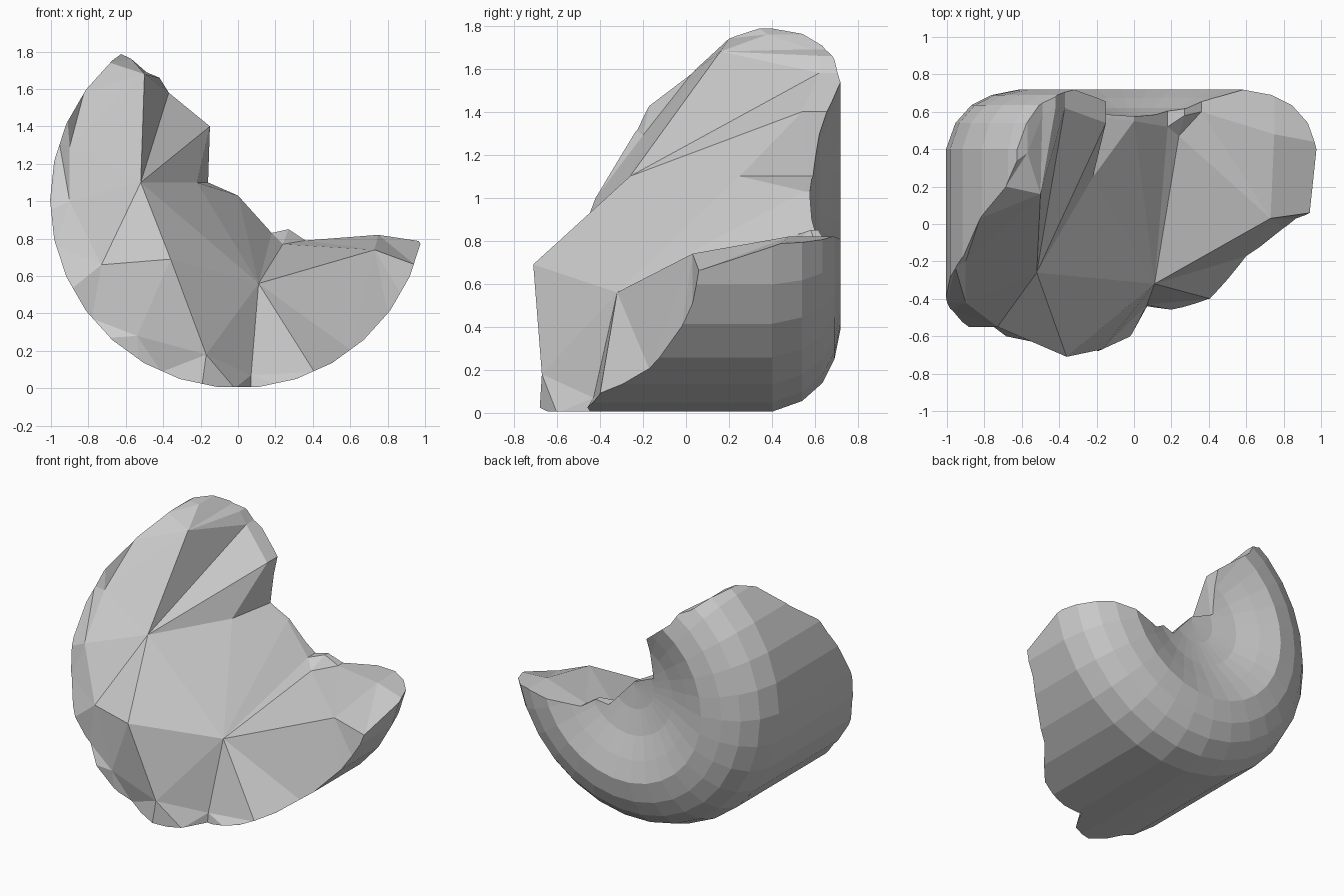
import bpy, bmesh, math
from mathutils import Vector
from mathutils.geometry import delaunay_2d_cdt

if "Cube" in bpy.data.objects:
    bpy.data.objects.remove(bpy.data.objects["Cube"])

R, CX, CZ = 1.005, 0.0, 1.005


def make_object(name, bm):
    bmesh.ops.recalc_face_normals(bm, faces=bm.faces)
    mesh = bpy.data.meshes.new(name)
    bm.to_mesh(mesh)
    bm.free()
    obj = bpy.data.objects.new(name, mesh)
    bpy.context.collection.objects.link(obj)
    return obj


# Rounded drum lying along y, with a shallow dish in its back end: (radius, y)
profile = [(0, -0.95), (R, -0.95), (R, 0.40), (0.955, 0.54), (0.87, 0.635),
           (0.76, 0.69), (0.62, 0.718), (0.48, 0.675), (0.33, 0.62),
           (0.16, 0.585), (0, 0.575)]
bm = bmesh.new()
verts = [bm.verts.new((CX + r, y, CZ)) for r, y in profile]
edges = [bm.edges.new(pair) for pair in zip(verts, verts[1:])]
bmesh.ops.spin(bm, geom=verts + edges, cent=(CX, 0, CZ), axis=(0, 1, 0),
               angle=math.tau, steps=30)
bmesh.ops.remove_doubles(bm, verts=bm.verts, dist=0.0005)
bmesh.ops.dissolve_degenerate(bm, dist=0.0005, edges=bm.edges)
drum = make_object("broken_drum", bm)

# Where the break meets the drum's round side: (angle in degrees, y)
arc = [(-12, .40), (-20, .06), (-30, .03), (-37, -.02), (-53, -.17),
       (-66, -.40), (-78, -.46), (-86, -.44), (-91, -.60), (-101, -.68),
       (-114, -.60), (-122, -.62), (-133, -.60), (-141, -.53), (-152, -.55),
       (-166, -.46), (-177, -.42), (-198, -.23), (-205, -.17), (-215, .03),
       (-227, .20)]


def ring(radius):
    return [(CX + radius * math.cos(math.radians(a)), y,
             CZ + radius * math.sin(math.radians(a))) for a, y in arc]


# Broken upper edge, from the tall lobe down the notch to the low lobe
notch = [(-.57, .38, 1.76), (-.49, .58, 1.69), (-.42, .62, 1.66),
         (-.37, .62, 1.58), (-.15, .54, 1.40), (-.16, .57, 1.10),
         (0, .55, 1.03), (.18, .52, .83), (.27, .58, .85),
         (.36, .60, .79), (.75, .48, .82)]

# Corners of the flat break facets
facets = [(-.50, .16, 1.68), (-.52, -.26, 1.10), (-.36, -.71, .69),
          (.11, -.32, .56), (.24, .47, .77), (.73, .03, .74),
          (-.22, .25, 1.10), (-.73, -.55, .66), (-.17, -.67, .18),
          (-.54, -.63, .28), (.07, -.43, .07), (-.90, -.20, 1.29),
          (-.90, -.42, 1.0)]
creases = [(0, 1), (1, 2), (2, 3), (3, 4), (3, 5), (1, 6), (1, 7), (2, 7),
           (2, 8), (3, 10), (0, 11), (11, 12), (1, 3), (4, 5), (7, 9), (3, 6)]

# Triangulate the break surface and extrude it backwards
points = facets + ring(1.2) + notch + ring(R)
n = len(facets)
outline = list(range(n, n + len(arc) + len(notch)))
result = delaunay_2d_cdt([Vector((p[0], p[2])) for p in points], creases,
                         [outline], 1, 1e-5)
bm = bmesh.new()
verts = []
for co, orig in zip(result[0], result[3]):
    if orig:
        y = points[orig[0]][1]
    else:
        y = min(points, key=lambda p: (Vector((p[0], p[2])) - co).length)[1]
    verts.append(bm.verts.new((co.x, y, co.y)))
faces = [bm.faces.new([verts[i] for i in f]) for f in result[2]]
extruded = bmesh.ops.extrude_face_region(bm, geom=faces, use_keep_orig=True)
for item in extruded["geom"]:
    if isinstance(item, bmesh.types.BMVert):
        item.co.y = 1.0
loose = [v for v in bm.verts if not v.link_faces]
bmesh.ops.delete(bm, geom=loose, context='VERTS')
cutter = make_object("break_cutter", bm)
cutter.hide_render = True

# Keep only the part of the drum behind the break
mod = drum.modifiers.new("break", 'BOOLEAN')
mod.operation = 'INTERSECT'
mod.solver = 'EXACT'
mod.object = cutter
bpy.context.view_layer.objects.active = drum
drum.select_set(True)
bpy.ops.object.modifier_apply(modifier=mod.name)
bpy.data.objects.remove(cutter, do_unlink=True)
